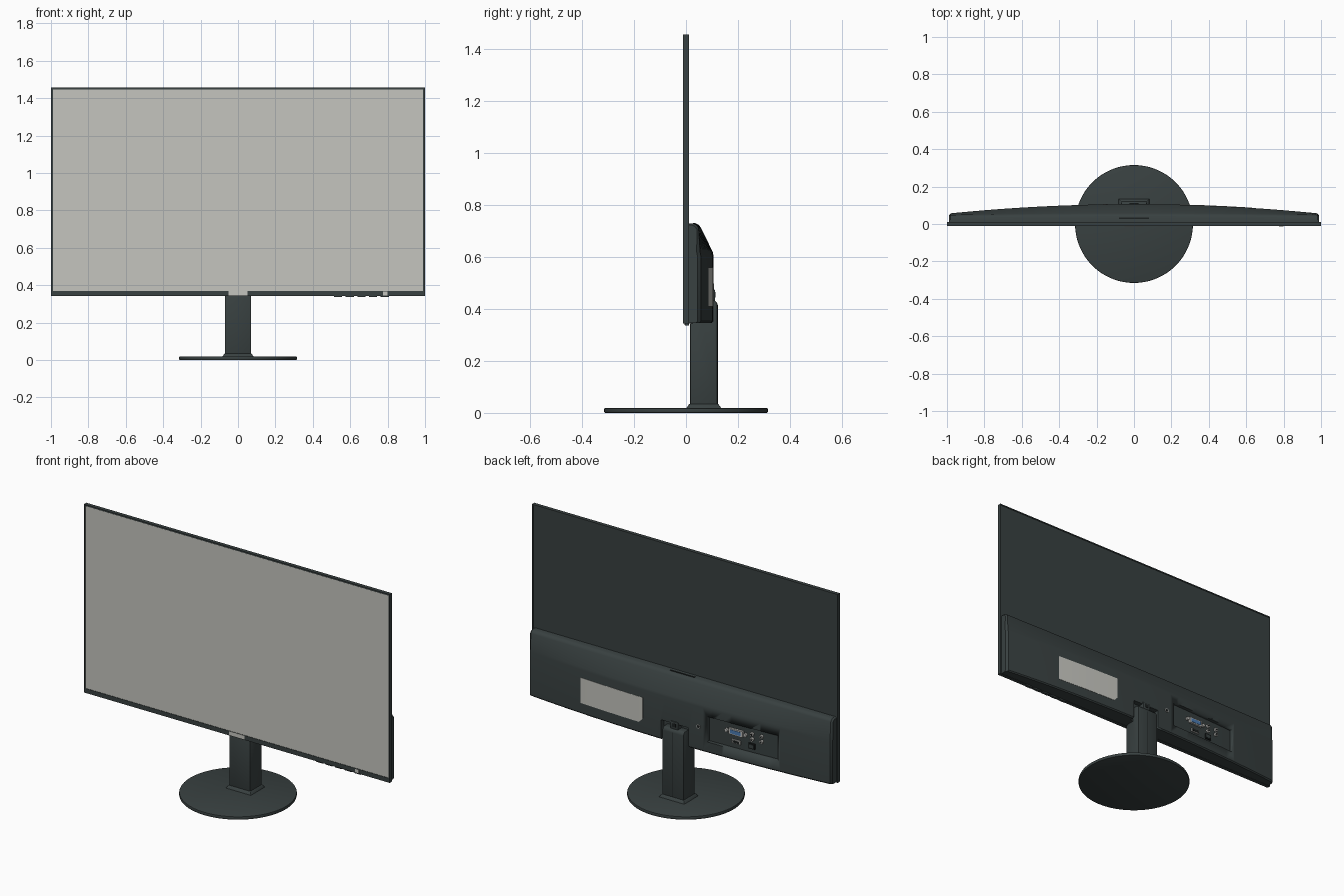
import bpy, bmesh, math

if "Cube" in bpy.data.objects:
    bpy.data.objects.remove(bpy.data.objects["Cube"])


def material(name, rgb):
    m = bpy.data.materials.new(name)
    m.diffuse_color = (*rgb, 1)
    m.use_nodes = True
    m.node_tree.nodes["Principled BSDF"].inputs["Base Color"].default_value = m.diffuse_color
    return m


DARK = material("dark_plastic", (0.04, 0.052, 0.052))
BLACK = material("black", (0.012, 0.015, 0.015))
LIGHT = material("light_grey", (0.56, 0.56, 0.52))
METAL = material("metal", (0.5, 0.5, 0.48))
BLUE = material("port_blue", (0.07, 0.2, 0.45))


def finish(bm, name, mat, bevel=0, segments=2):
    bmesh.ops.recalc_face_normals(bm, faces=bm.faces)
    me = bpy.data.meshes.new(name)
    bm.to_mesh(me)
    bm.free()
    ob = bpy.data.objects.new(name, me)
    bpy.context.collection.objects.link(ob)
    me.materials.append(mat)
    bpy.ops.object.select_all(action='DESELECT')
    ob.select_set(True)
    bpy.context.view_layer.objects.active = ob
    if bevel:
        mod = ob.modifiers.new("bevel", 'BEVEL')
        mod.width, mod.segments = bevel, segments
        bpy.ops.object.modifier_apply(modifier=mod.name)
    bpy.ops.object.shade_smooth_by_angle(angle=math.radians(30))
    return ob


def box(name, x, y, z, mat=DARK, bevel=0):
    bm = bmesh.new()
    bmesh.ops.create_cube(bm, size=1)
    for v in bm.verts:
        for i, (a, b) in enumerate((x, y, z)):
            v.co[i] = a if v.co[i] < 0 else b
    return finish(bm, name, mat, bevel)


def loft(name, xs, profile, mat=DARK, bevel=0):
    """Skin the closed y-z outlines given by profile(x)."""
    bm = bmesh.new()
    rings = [[bm.verts.new((x, y, z)) for y, z in profile(x)] for x in xs]
    n = len(rings[0])
    for a, b in zip(rings, rings[1:]):
        for i in range(n):
            bm.faces.new((a[i], a[(i + 1) % n], b[(i + 1) % n], b[i]))
    bm.faces.new(rings[0])
    bm.faces.new(rings[-1])
    return finish(bm, name, mat, bevel)


def cylinder(name, x, y0, y1, z, r, mat, sides=16):
    bm = bmesh.new()
    rings = [[bm.verts.new((x + r * math.cos(t), y, z + r * math.sin(t)))
              for t in (math.tau * i / sides for i in range(sides))] for y in (y0, y1)]
    for i in range(sides):
        j = (i + 1) % sides
        bm.faces.new((rings[0][i], rings[0][j], rings[1][j], rings[1][i]))
    for ring in rings:
        bm.faces.new(ring)
    return finish(bm, name, mat)


def cut(target, cutter):
    mod = target.modifiers.new("cut", 'BOOLEAN')
    mod.operation, mod.solver, mod.object = 'DIFFERENCE', 'EXACT', cutter
    bpy.context.view_layer.objects.active = target
    bpy.ops.object.modifier_apply(modifier=mod.name)
    bpy.data.objects.remove(cutter)


def depth(x):
    """Curved back of the housing."""
    return 0.106 - 0.051 * x * x


def span(a, b, n):
    return [a + (b - a) * i / n for i in range(n + 1)]


# Thin display frame, recessed slightly front and back
bm = bmesh.new()
bmesh.ops.create_cube(bm, size=1)
for v in bm.verts:
    v.co = (2 * v.co.x, 0.022 * v.co.y, 0.9 + 1.113 * v.co.z)
bmesh.ops.recalc_face_normals(bm, faces=bm.faces)
for sign in (-1, 1):
    face = next(f for f in bm.faces if f.normal.y * sign > 0.9)
    bmesh.ops.inset_region(bm, faces=[face], thickness=0.01)
    for v in face.verts:
        if sign < 0 and v.co.z < 0.9:
            v.co.z = 0.37
    new = bmesh.ops.extrude_face_region(bm, geom=[face])["geom"]
    for v in new:
        if isinstance(v, bmesh.types.BMVert):
            v.co.y -= sign * 0.003
    bmesh.ops.delete(bm, geom=[face], context='FACES_ONLY')
finish(bm, "display_frame", DARK)
box("screen", (-0.99, 0.99), (-0.0085, -0.005), (0.37, 1.4465), LIGHT)


# Curved lower rear housing with rounded ends
def housing_profile(x):
    e = max(0, abs(x) - 0.98) / 0.01
    d, t = depth(x) - 0.012 * e, 0.05 - 0.01 * x * x - 0.006 * e
    return [(0.005, 0.345), (d - 0.006, 0.346), (d, 0.353), (d, 0.605), (d - 0.003, 0.62),
            (t + 0.008, 0.712 - 0.005 * e), (t, 0.724 - 0.006 * e),
            (t - 0.01, 0.729 - 0.006 * e), (0.005, 0.73 - 0.006 * e)]


housing = loft("rear_housing", [-0.99, -0.986] + span(-0.98, 0.98, 32) + [0.986, 0.99],
               housing_profile)
cut(housing, loft("port_cutter", span(-0.66, -0.21, 8),
                  lambda x: [(depth(x) - 0.022, 0.41), (depth(x) + 0.05, 0.41),
                             (depth(x) + 0.05, 0.56), (depth(x) - 0.022, 0.56)]))
cut(housing, box("stand_cutter", (-0.09, 0.09), (0.075, 0.2), (0.3, 0.462)))
bpy.ops.object.shade_smooth_by_angle(angle=math.radians(30))
box("top_slot", (-0.08, 0.08), (0.026, 0.036), (0.72, 0.732), BLACK)


# Rating label with one clipped corner
def label_profile(x):
    z = 0.41 + max(0, 0.235 - x)
    return [(depth(x) - 0.004, z), (depth(x) + 0.0015, z),
            (depth(x) + 0.0015, 0.56), (depth(x) - 0.004, 0.56)]


loft("rear_label", [0.21] + span(0.235, 0.63, 8), label_profile, LIGHT)


# Connectors in the recess
def port(name, x, z, w, h, out, mat, core):
    y = depth(x) - 0.026
    box(name, (x - w / 2, x + w / 2), (y, y + out), (z - h / 2, z + h / 2), mat)
    box(name + "_core", (x - w * 0.38, x + w * 0.38), (y, y + out + 0.002),
        (z - h * 0.3, z + h * 0.3), core)


port("video_port", -0.385, 0.505, 0.09, 0.036, 0.016, METAL, BLUE)
for x in (-0.325, -0.445):
    y = depth(x) - 0.026
    cylinder("video_port_screw", x, y, y + 0.018, 0.505, 0.011, METAL, 6)
port("digital_port", -0.385, 0.448, 0.055, 0.022, 0.012, METAL, BLACK)
port("second_digital_port", -0.485, 0.448, 0.04, 0.032, 0.012, BLACK, DARK)
for x, z in ((-0.485, 0.518), (-0.485, 0.488), (-0.545, 0.518), (-0.545, 0.488)):
    y = depth(x) - 0.026
    cylinder("audio_jack", x, y, y + 0.016, z, 0.011, METAL)
    cylinder("audio_jack_hole", x, y, y + 0.017, z, 0.006, BLACK)
cylinder("lock_ring", -0.155, 0.09, 0.107, 0.487, 0.012, METAL)
cylinder("lock_hole", -0.155, 0.09, 0.108, 0.487, 0.008, BLACK)

# Front badge plate, power light and underside buttons
box("front_plate", (-0.05, 0.05), (-0.0125, -0.005), (0.346, 0.369), LIGHT)
box("power_light", (0.775, 0.798), (-0.0125, -0.005), (0.346, 0.367), LIGHT)
for i in range(5):
    x = 0.535 + 0.0625 * i
    box("button", (x - 0.022, x + 0.022), (-0.005, 0.012), (0.336, 0.346), DARK, 0.002)

# Stand column, seam, release clip and flared collar
loft("stand_column", (-0.07, 0.07),
     lambda x: [(0.015, 0.018), (0.122, 0.018), (0.122, 0.42), (0.112, 0.434),
                (0.06, 0.434), (0.06, 0.36), (0.015, 0.345)], DARK, 0.006)
box("column_seam", (-0.002, 0.002), (0.11, 0.1225), (0.035, 0.415), BLACK)
box("release_clip", (-0.025, 0.025), (0.07, 0.112), (0.43, 0.475), DARK, 0.004)
box("clip_slot", (-0.012, 0.012), (0.1, 0.113), (0.445, 0.465), BLACK)
bm = bmesh.new()
bmesh.ops.create_cube(bm, size=1)
for v in bm.verts:
    k = 0.014 if v.co.z < 0 else 0.002
    v.co = (math.copysign(0.07 + k, v.co.x), 0.0685 + math.copysign(0.0535 + k, v.co.y),
            0.018 if v.co.z < 0 else 0.035)
finish(bm, "column_collar", DARK, 0.003)

# Round base
bm = bmesh.new()
bmesh.ops.create_cone(bm, cap_ends=True, segments=96, radius1=0.315, radius2=0.315, depth=0.019)
bmesh.ops.translate(bm, verts=bm.verts, vec=(0, 0, 0.0095))
rims = [e for e in bm.edges if abs(e.verts[0].co.z - e.verts[1].co.z) < 1e-5]
bmesh.ops.bevel(bm, geom=rims, offset=0.004, segments=2, profile=0.5, affect='EDGES')
finish(bm, "round_base", DARK)
